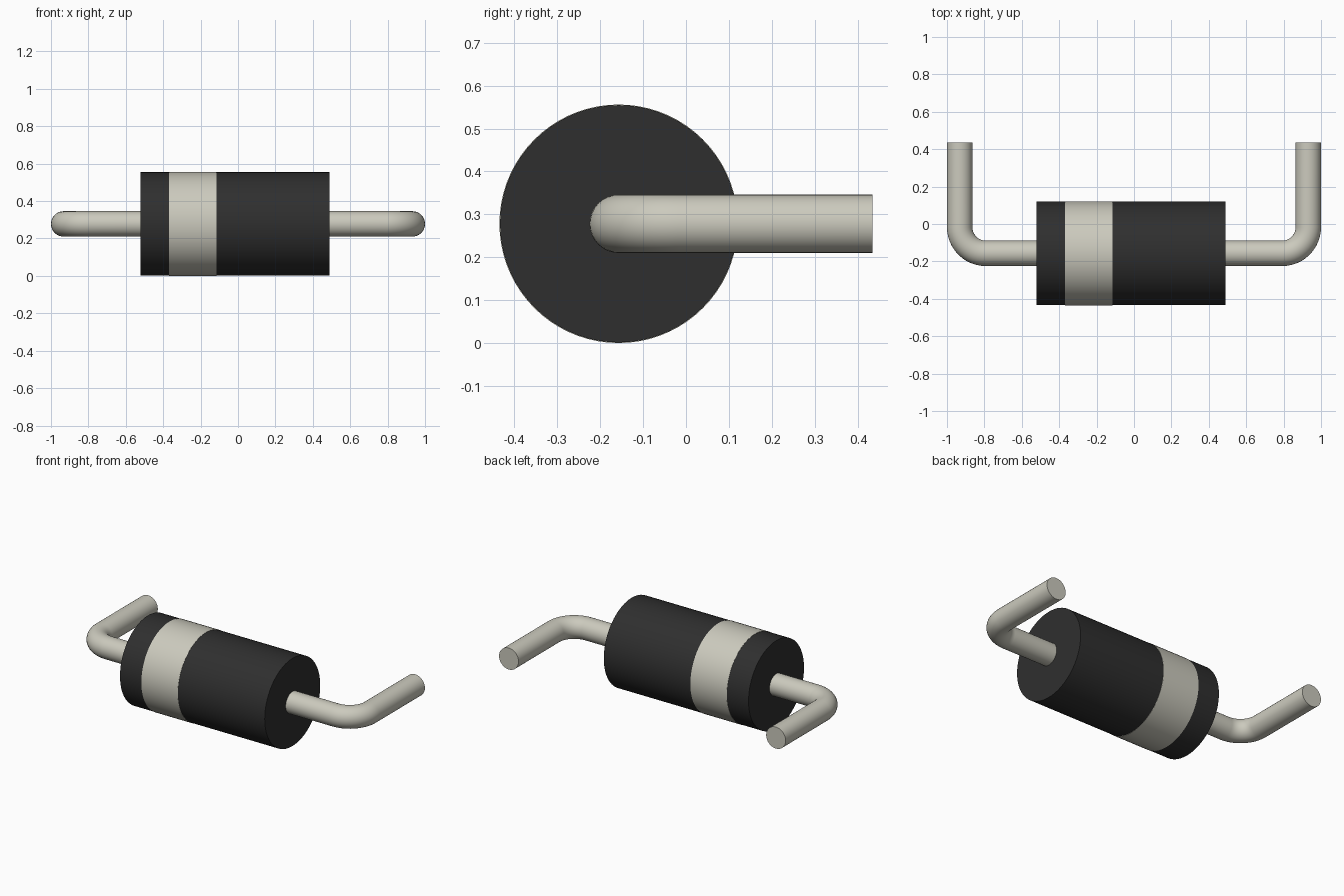
import bpy, bmesh, math
from mathutils import Vector

if "Cube" in bpy.data.objects:
    bpy.data.objects.remove(bpy.data.objects["Cube"])

AXIS_Y, AXIS_Z = -0.157, 0.278   # body axis runs along x


def material(name, rgb, rough):
    m = bpy.data.materials.new(name)
    m.use_nodes = True
    m.diffuse_color = (*rgb, 1)
    bsdf = m.node_tree.nodes["Principled BSDF"]
    bsdf.inputs["Base Color"].default_value = (*rgb, 1)
    bsdf.inputs["Roughness"].default_value = rough
    return m


black = material("black_plastic", (0.028, 0.028, 0.028), 0.5)
silver = material("warm_silver", (0.60, 0.59, 0.51), 0.5)


def tube(name, path, radius, sides, mat):
    """Sweep a capped circle along (point, direction) pairs in a level plane."""
    bm = bmesh.new()
    rings = []
    for p, d in path:
        side = Vector((-d.y, d.x, 0))
        rings.append([bm.verts.new(p + radius * (math.cos(a) * side + math.sin(a) * Vector((0, 0, 1))))
                      for a in (2 * math.pi * i / sides for i in range(sides))])
    for r0, r1 in zip(rings, rings[1:]):
        for i in range(sides):
            j = (i + 1) % sides
            bm.faces.new((r0[i], r0[j], r1[j], r1[i]))
    bm.faces.new(rings[0])
    bm.faces.new(rings[-1])
    bmesh.ops.recalc_face_normals(bm, faces=bm.faces)
    mesh = bpy.data.meshes.new(name)
    bm.to_mesh(mesh)
    bm.free()
    mesh.materials.append(mat)
    ob = bpy.data.objects.new(name, mesh)
    bpy.context.collection.objects.link(ob)
    bpy.ops.object.select_all(action="DESELECT")
    ob.select_set(True)
    bpy.context.view_layer.objects.active = ob
    bpy.ops.object.shade_smooth_by_angle(angle=math.radians(40))
    return ob


def barrel(name, x0, x1, radius, mat):
    along = Vector((1, 0, 0))
    return tube(name, [(Vector((x, AXIS_Y, AXIS_Z)), along) for x in (x0, x1)], radius, 72, mat)


# Cylindrical body and its polarity band
barrel("body", -0.52, 0.49, 0.2765, black)
barrel("polarity_band", -0.37, -0.115, 0.278, silver)


# Bent wire leads: straight out, quarter-circle bend, straight back
def lead(name, s, x_start):
    wire, bend, x_leg, y_end = 0.068, 0.14, 0.932, 0.435
    path = [(Vector((s * x_start, AXIS_Y, AXIS_Z)), Vector((s, 0, 0)))]
    for i in range(13):
        a = math.pi / 2 * i / 12
        p = Vector((s * (x_leg - bend + bend * math.sin(a)),
                    AXIS_Y + bend - bend * math.cos(a), AXIS_Z))
        path.append((p, Vector((s * math.cos(a), math.sin(a), 0))))
    path.append((Vector((s * x_leg, y_end, AXIS_Z)), Vector((0, 1, 0))))
    tube(name, path, wire, 32, silver)


lead("left_lead", 1, 0.47)
lead("right_lead", -1, 0.50)
